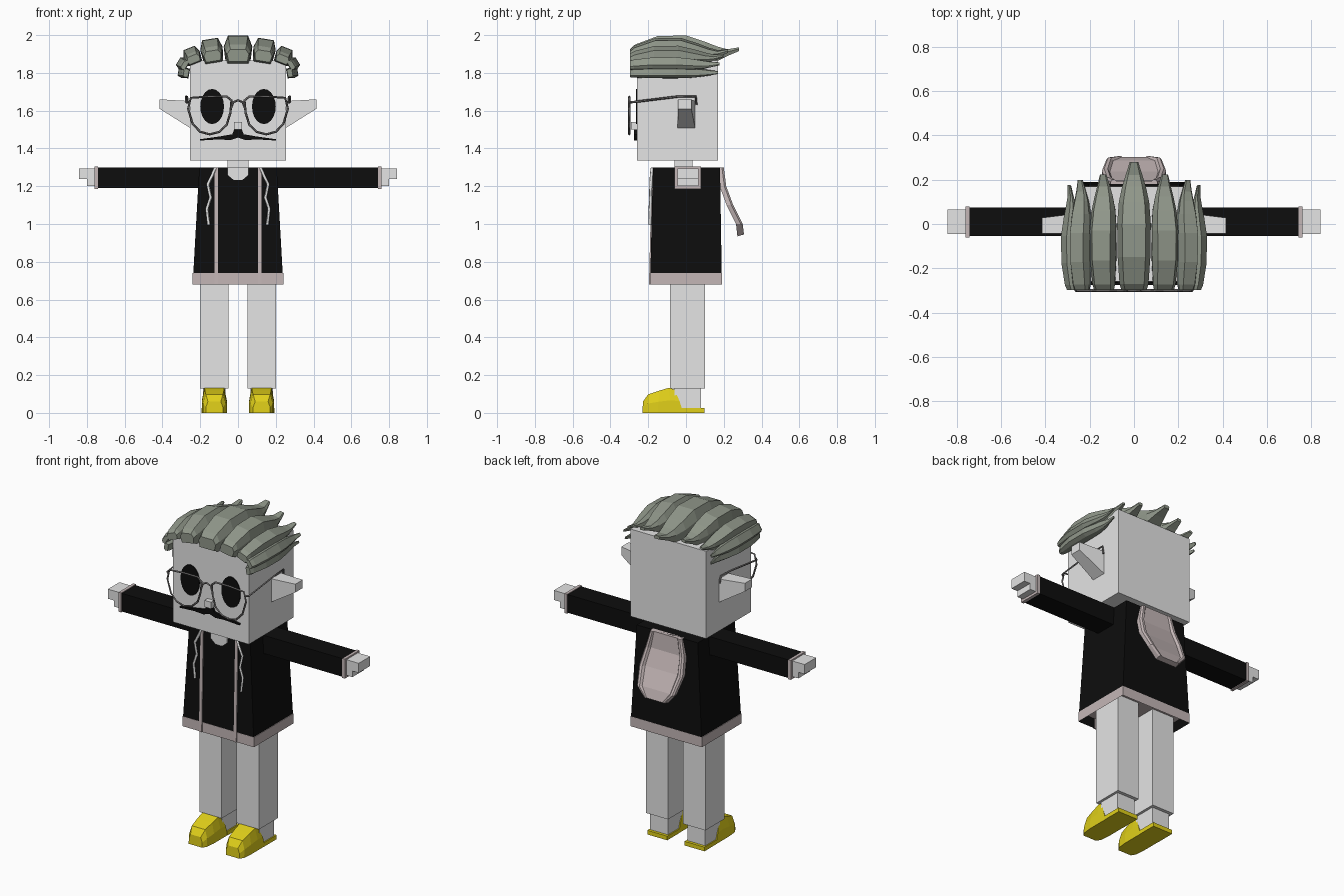
import bpy, bmesh
from math import sin, cos, pi, radians

cube = bpy.data.objects.get("Cube")
if cube:
    bpy.data.objects.remove(cube, do_unlink=True)


def material(name, rgb):
    m = bpy.data.materials.new(name)
    m.use_nodes = True
    m.diffuse_color = (*rgb, 1)
    m.node_tree.nodes["Principled BSDF"].inputs["Base Color"].default_value = (*rgb, 1)
    return m


SKIN = material("pale grey", (0.78, 0.78, 0.78))
BLACK = material("black", (0.004, 0.004, 0.004))
LINING = material("dusty pink", (0.55, 0.47, 0.47))
HAIR = material("grey green", (0.28, 0.31, 0.255))
YELLOW = material("yellow", (0.75, 0.63, 0.01))
METAL = material("dark metal", (0.13, 0.125, 0.125))


def finish(name, bm, *mats):
    bmesh.ops.recalc_face_normals(bm, faces=bm.faces[:])
    mesh = bpy.data.meshes.new(name)
    bm.to_mesh(mesh)
    bm.free()
    for m in mats:
        mesh.materials.append(m)
    ob = bpy.data.objects.new(name, mesh)
    bpy.context.collection.objects.link(ob)
    return ob


def loft_bm(rings):
    """Skin a stack of equal-length rings and cap both ends."""
    bm = bmesh.new()
    rows = [[bm.verts.new(p) for p in r] for r in rings]
    n = len(rows[0])
    for a, b in zip(rows, rows[1:]):
        for i in range(n):
            j = (i + 1) % n
            bm.faces.new((a[i], a[j], b[j], b[i]))
    bm.faces.new(rows[0])
    bm.faces.new(rows[-1])
    return bm


def loft(name, rings, mat):
    return finish(name, loft_bm(rings), mat)


def rect(x0, x1, y0, y1, z):
    return [(x0, y0, z), (x1, y0, z), (x1, y1, z), (x0, y1, z)]


def box(name, x0, x1, y0, y1, z0, z1, mat):
    return loft(name, [rect(x0, x1, y0, y1, z0), rect(x0, x1, y0, y1, z1)], mat)


def plate(name, outline, y0, y1, mat):
    """Extrude an x-z outline between two depths."""
    return loft(name, [[(x, y, z) for x, z in outline] for y in (y0, y1)], mat)


def wire(name, points, radius, mat, cyclic=False):
    cu = bpy.data.curves.new(name, "CURVE")
    cu.dimensions = "3D"
    cu.bevel_depth = radius
    cu.bevel_resolution = 0
    cu.use_fill_caps = True
    sp = cu.splines.new("POLY")
    sp.points.add(len(points) - 1)
    for p, co in zip(sp.points, points):
        p.co = (*co, 1)
    sp.use_cyclic_u = cyclic
    cu.materials.append(mat)
    ob = bpy.data.objects.new(name, cu)
    bpy.context.collection.objects.link(ob)


def mirrored(half):
    """Close a half outline by reflecting it in x."""
    return half + [(-x, z) for x, z in reversed(half) if x > 0]


# Head, neck and nose
box("head", -0.255, 0.255, -0.26, 0.17, 1.335, 1.865, SKIN)
box("neck", -0.055, 0.055, -0.06, 0.035, 1.25, 1.34, SKIN)
box("nose", -0.022, 0.022, -0.29, -0.255, 1.5, 1.54, SKIN)

# Moustache
plate("moustache", mirrored([(0, 1.512), (0.018, 1.505), (0.03, 1.475), (0.1, 1.463),
                             (0.2, 1.449), (0.2, 1.442), (0.1, 1.448), (0.04, 1.444),
                             (0, 1.458)]), -0.275, -0.258, BLACK)

# Coat, tapered, with a hollow lined underside
bm = loft_bm([rect(-0.24, 0.24, -0.19, 0.19, 0.68), rect(-0.205, 0.205, -0.175, 0.18, 1.3)])
bm.faces.ensure_lookup_table()
bottom = min(bm.faces, key=lambda f: f.calc_center_median().z)
bmesh.ops.inset_region(bm, faces=[bottom], thickness=0.012)
hollow = bmesh.ops.extrude_face_region(bm, geom=[bottom])["geom"]
bmesh.ops.translate(bm, vec=(0, 0, 0.06), verts=[g for g in hollow if isinstance(g, bmesh.types.BMVert)])
bmesh.ops.delete(bm, geom=[bottom], context="FACES_ONLY")
for f in bm.faces:
    c = f.calc_center_median()
    f.material_index = 1 if c.z < 0.75 else 0
finish("coat", bm, BLACK, LINING)

# Bare notch at the collar
plate("neck_opening", mirrored([(0, 1.232), (0.022, 1.232), (0.055, 1.26), (0.055, 1.3)]),
      -0.184, -0.174, SKIN)

# Hood hanging down the back, hollow on its outer face
hood = []
for z, w, y, dip in ((1.3, 0.105, 0.2, 0.006), (1.2, 0.13, 0.213, 0.014), (1.1, 0.145, 0.25, 0.014),
                     (1.0, 0.125, 0.3, 0.014), (0.945, 0.07, 0.307, 0.004)):
    side = [(w, y - 0.035), (w, y - 0.01), (0.93 * w, y), (0.82 * w, y), (0.75 * w, y - dip)]
    ring = side + [(-a, b) for a, b in reversed(side)]
    hood.append([(a, b, z - 0.3 * (0.307 - b) * (z < 0.96)) for a, b in ring])
loft("hood", hood, LINING)

# Hair strands: y, bottom, top, width factor along a unit strand
STRAND = ((-0.297, 0, 0.065, 0.76), (-0.27, -0.01, 0.09, 0.86), (-0.15, -0.01, 0.135, 0.97),
          (0, -0.01, 0.138, 1), (0.1, -0.01, 0.105, 0.9), (0.17, 0.005, 0.078, 0.7),
          (0.22, 0.03, 0.065, 0.5), (0.28, 0.055, 0.075, 0.25))


def strand(name, cx, cz, half, rise, length, tilt, s):
    t, rings = radians(tilt), []
    for y, lo, hi, wf in STRAND:
        w, ring = half * wf, []
        mid = lo + (hi - lo) * 0.6
        for u, v in ((-0.85 * w, lo), (-w, mid), (-0.7 * w, hi), (0.7 * w, hi), (w, mid), (0.85 * w, lo)):
            v *= rise
            ring.append((s * (cx + u * cos(t) + v * sin(t)), -0.297 + (y + 0.297) * length,
                         cz - u * sin(t) + v * cos(t)))
        rings.append(ring)
    loft(name, rings, HAIR)


strand("hair_centre", 0, 1.86, 0.076, 1, 1, 0, 1)

SHOE = ((-0.23, -0.228, 0.045, 0.034, 0.06), (-0.205, -0.2, 0.06, 0.045, 0.098),
        (-0.15, -0.14, 0.066, 0.05, 0.118), (-0.08, -0.09, 0.066, 0.052, 0.133),
        (-0.015, -0.062, 0.066, 0.055, 0.124))

for s, side in ((1, "left"), (-1, "right")):
    def pair(name, x0, x1, *rest):
        box(side + "_" + name, s * x0, s * x1, *rest)

    # Side hair
    for i, spec in enumerate(((0.13, 1.862, 0.06, 0.86, 0.9, 9), (0.228, 1.855, 0.046, 0.6, 0.86, 22),
                              (0.272, 1.835, 0.034, 0.38, 0.82, 58), (0.262, 1.797, 0.03, 0.4, 0.81, 80))):
        strand(f"{side}_hair_{i + 1}", *spec, s)

    # Eye
    plate(side + "_eye", [(s * 0.137 + 0.063 * cos(a * pi / 10), 1.622 + 0.093 * sin(a * pi / 10))
                          for a in range(20)], -0.266, -0.258, BLACK)

    # Ear wedge, tapering outwards
    loft(side + "_ear", [[(s * x, y0, z0), (s * x, y1, z0), (s * x, y1, z1), (s * x, y0, z1)]
                         for x, y0, y1, z0, z1 in ((0.24, -0.045, 0.05, 1.5, 1.65),
                                                   (0.415, -0.042, 0.028, 1.61, 1.66))], SKIN)

    # Spectacle rim and temple
    rim = [(0.035, 1.655), (0.06, 1.675), (0.15, 1.675), (0.25, 1.668), (0.264, 1.61), (0.24, 1.53),
           (0.2, 1.488), (0.15, 1.475), (0.1, 1.487), (0.06, 1.525), (0.04, 1.59)]
    wire(side + "_rim", [(s * x, -0.3, z) for x, z in rim], 0.006, METAL, True)
    wire(side + "_temple", [(s * x, y, z) for x, y, z in (
        (0.258, -0.3, 1.645), (0.275, -0.285, 1.645), (0.275, -0.04, 1.675),
        (0.27, 0.052, 1.675), (0.265, 0.055, 1.63))], 0.006, METAL)

    # Sleeve, cuff and stepped hand
    pair("sleeve", 0.18, 0.748, -0.055, 0.075, 1.19, 1.3, BLACK)
    pair("cuff", 0.742, 0.76, -0.06, 0.08, 1.186, 1.304, LINING)
    pair("palm", 0.75, 0.8, -0.045, 0.065, 1.2, 1.295, SKIN)
    pair("fingers", 0.795, 0.842, -0.045, 0.065, 1.237, 1.295, SKIN)

    # Front trim and drawstring
    loft(side + "_trim", [rect(s * 0.107, s * 0.125, -0.196, -0.185, 0.68),
                          rect(s * 0.107, s * 0.125, -0.181, -0.17, 1.3)], LINING)
    wire(side + "_drawstring", [(s * x, y, z) for x, y, z in (
        (0.12, -0.18, 1.295), (0.14, -0.184, 1.25), (0.16, -0.186, 1.21), (0.145, -0.188, 1.14),
        (0.165, -0.19, 1.08), (0.155, -0.191, 0.995))], 0.008, SKIN)

    # Leg, ankle and shoe
    pair("leg", 0.05, 0.2, -0.085, 0.1, 0.13, 0.75, SKIN)
    pair("ankle", 0.065, 0.185, -0.06, 0.08, 0.02, 0.135, SKIN)
    pair("heel_sole", 0.058, 0.192, -0.02, 0.097, 0, 0.025, YELLOW)
    loft(side + "_shoe", [[(s * 0.125 + u * k, y, z) for u, pts in ((-1, 1), (1, -1))
                           for k, y, z in ((wb, yb, 0), (wb, 0.6 * yb + 0.4 * yt, 0.5 * h), (wt, yt, h))[::pts]]
                          for yb, yt, wb, wt, h in SHOE], YELLOW)

# Spectacle bridge
wire("bridge", [(x, -0.3, z) for x, z in ((-0.038, 1.61), (-0.025, 1.645), (0, 1.655),
                                          (0.025, 1.645), (0.038, 1.61))], 0.006, METAL)
